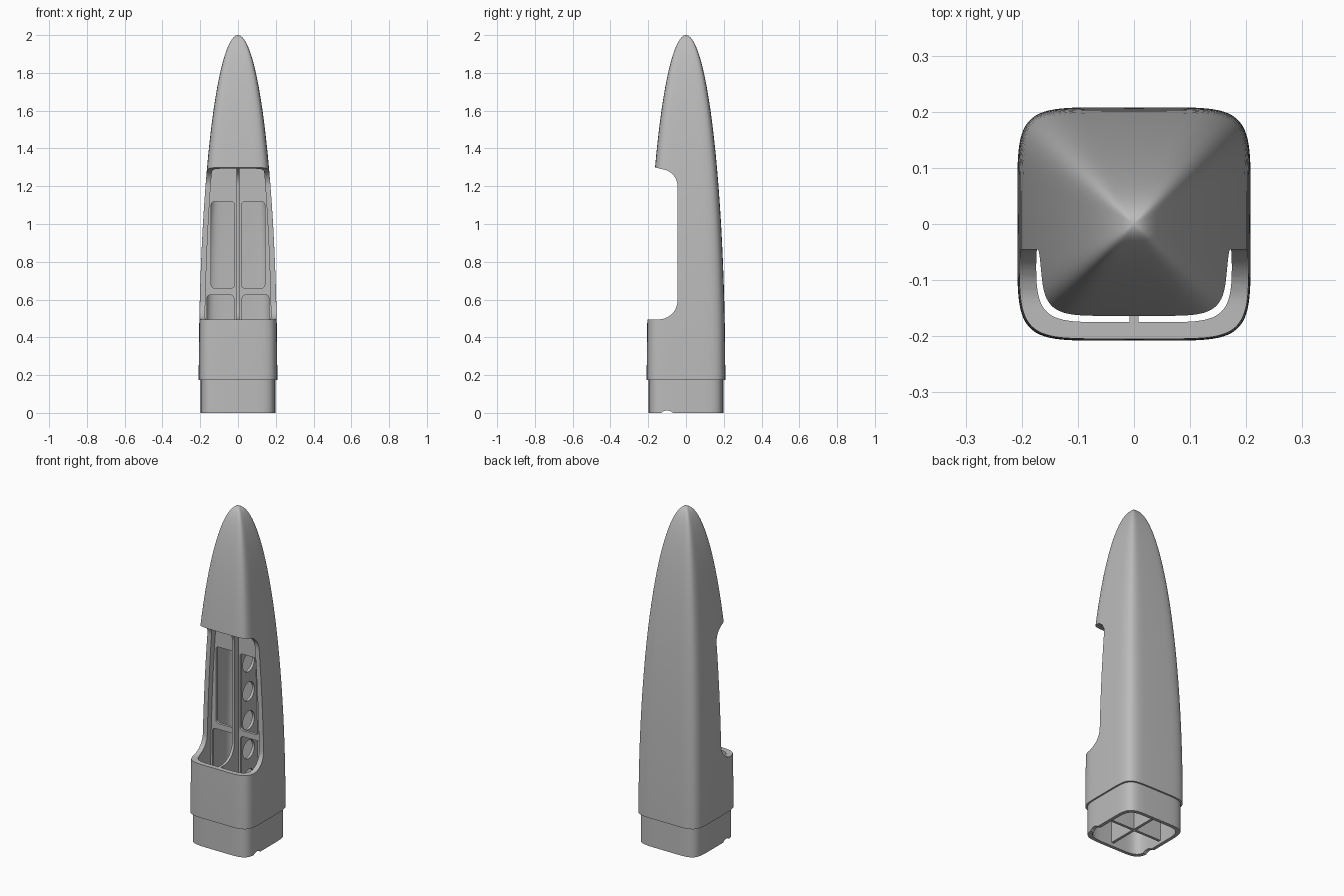
import bpy, bmesh, math
from mathutils import Vector

default = bpy.data.objects.get("Cube")
if default:
    bpy.data.objects.remove(default, do_unlink=True)

grey = bpy.data.materials.new("light_grey")
grey.use_nodes = True
colour = (0.5, 0.5, 0.5, 1)
grey.diffuse_color = colour
grey.node_tree.nodes["Principled BSDF"].inputs["Base Color"].default_value = colour

SHOULDER, TOP, HALF = 0.175, 2.0, 0.208
SIDES = 80


def finish(bm, name):
    bmesh.ops.recalc_face_normals(bm, faces=bm.faces)
    mesh = bpy.data.meshes.new(name)
    bm.to_mesh(mesh)
    bm.free()
    mesh.materials.append(grey)
    obj = bpy.data.objects.new(name, mesh)
    bpy.context.collection.objects.link(obj)
    return obj


def ring(bm, half, z):
    """Rounded square outline with gently bowed sides."""
    def soft(v):
        return math.copysign(abs(v) ** (1 / 3), v) if abs(v) > 1e-9 else 0
    angles = [2 * math.pi * i / SIDES for i in range(SIDES)]
    return [bm.verts.new((half * soft(math.cos(a)), half * soft(math.sin(a)), z)) for a in angles]


def bridge(bm, a, b):
    for i in range(SIDES):
        j = (i + 1) % SIDES
        bm.faces.new((a[i], a[j], b[j], b[i]))


def loft(bm, profile, tip):
    rings = [ring(bm, half, z) for half, z in profile]
    for a, b in zip(rings, rings[1:]):
        bridge(bm, a, b)
    end = bm.verts.new((0, 0, tip))
    for i in range(SIDES):
        bm.faces.new((rings[-1][i], rings[-1][(i + 1) % SIDES], end))
    return rings[0]


def nose(half, tip, steps=40):
    """Elliptical taper from the shoulder up to the tip."""
    turns = [math.pi / 2 * i / steps for i in range(steps)]
    return [(half * math.cos(t), SHOULDER + (tip - SHOULDER) * math.sin(t)) for t in turns]


def prism(name, points, axis, low, high):
    """Extrude an outline: (y, z) along x, or (x, z) along y."""
    bm = bmesh.new()
    place = (lambda p, d: (d, p[0], p[1])) if axis == "x" else (lambda p, d: (p[0], d, p[1]))
    face = bm.faces.new([bm.verts.new(place(p, low)) for p in points])
    extruded = bmesh.ops.extrude_face_region(bm, geom=[face])["geom"]
    shift = Vector(place((0, 0), high - low))
    bmesh.ops.translate(bm, vec=shift, verts=[v for v in extruded if isinstance(v, bmesh.types.BMVert)])
    return finish(bm, name)


def arc(cx, cz, r, start, end, steps=12):
    angles = [math.radians(start + (end - start) * i / steps) for i in range(steps + 1)]
    return [(cx + r * math.cos(a), cz + r * math.sin(a)) for a in angles]


def circle(cx, cz, r):
    return arc(cx, cz, r, 0, 360, 32)[:-1]


def rounded(x0, x1, z0, z1, r=0.02):
    return (arc(x1 - r, z1 - r, r, 0, 90, 6) + arc(x0 + r, z1 - r, r, 90, 180, 6)
            + arc(x0 + r, z0 + r, r, 180, 270, 6) + arc(x1 - r, z0 + r, r, 270, 360, 6))


def boolean(obj, cutter, operation="DIFFERENCE", keep=False):
    mod = obj.modifiers.new("cut", "BOOLEAN")
    mod.operation, mod.object, mod.solver = operation, cutter, "EXACT"
    bpy.context.view_layer.objects.active = obj
    bpy.ops.object.modifier_apply(modifier=mod.name)
    if not keep:
        bpy.data.objects.remove(cutter, do_unlink=True)


# Hollow outer shell with a stepped-in base sleeve
bm = bmesh.new()
outer = loft(bm, [(0.198, 0), (0.198, SHOULDER)] + nose(HALF, TOP), TOP)
inner = loft(bm, [(0.178, 0)] + nose(0.178, 1.94), 1.94)
bridge(bm, outer, inner)
shell = finish(bm, "outer_shell")

# Solid that trims the ribs to the shell cavity
bm = bmesh.new()
base = loft(bm, [(0.181, 0.02)] + nose(0.181, 1.945), 1.945)
bm.faces.new(base)
cavity = finish(bm, "cavity_trim")

# Side-to-side bulkhead with rounded windows
bulkhead = prism("cross_bulkhead", [(-0.3, 0), (0.3, 0), (0.3, 1.9), (-0.3, 1.9)], "y", -0.008, 0.008)
for side in (-1, 1):
    x0, x1 = sorted((side * 0.018, side * 0.142))
    boolean(bulkhead, prism("window_cut", rounded(x0, x1, 0.66, 1.12), "y", -0.1, 0.1))
    x0, x1 = sorted((side * 0.022, side * 0.165))
    boolean(bulkhead, prism("window_cut", rounded(x0, x1, 0.2, 0.625), "y", -0.1, 0.1))

# Front-to-back rib with round lightening holes
rib = prism("centre_rib", [(-0.3, 0), (0.3, 0), (0.3, 1.9), (-0.3, 1.9)], "x", -0.008, 0.008)
holes = [(0.09, 0.155 + 0.174 * i) for i in range(6)] + [(-0.09, 0.155), (-0.09, 0.329)]
for y, z in holes:
    boolean(rib, prism("hole_cut", circle(y, z, 0.055), "x", -0.1, 0.1))

for part in (bulkhead, rib):
    boolean(part, cavity, "INTERSECT", keep=True)
bpy.data.objects.remove(cavity, do_unlink=True)

# Front access opening with filleted top and bottom
opening = ([(-0.4, 0.495)] + arc(-0.145, 0.595, 0.1, 270, 360)
           + arc(-0.135, 1.2, 0.09, 0, 75) + [(-0.165, 1.3), (-0.4, 1.345)])
for part in (shell, rib):
    boolean(part, prism("opening_cut", opening, "x", -0.5, 0.5))

# Small wire notch in the bottom rim
boolean(shell, prism("notch_cut", circle(-0.1, -0.03, 0.043), "x", -0.5, 0.5))

# Smooth surfaces with crisp edges
for part in (shell, bulkhead, rib):
    bpy.ops.object.select_all(action="DESELECT")
    part.select_set(True)
    bpy.context.view_layer.objects.active = part
    bpy.ops.object.shade_smooth_by_angle(angle=math.radians(30))
